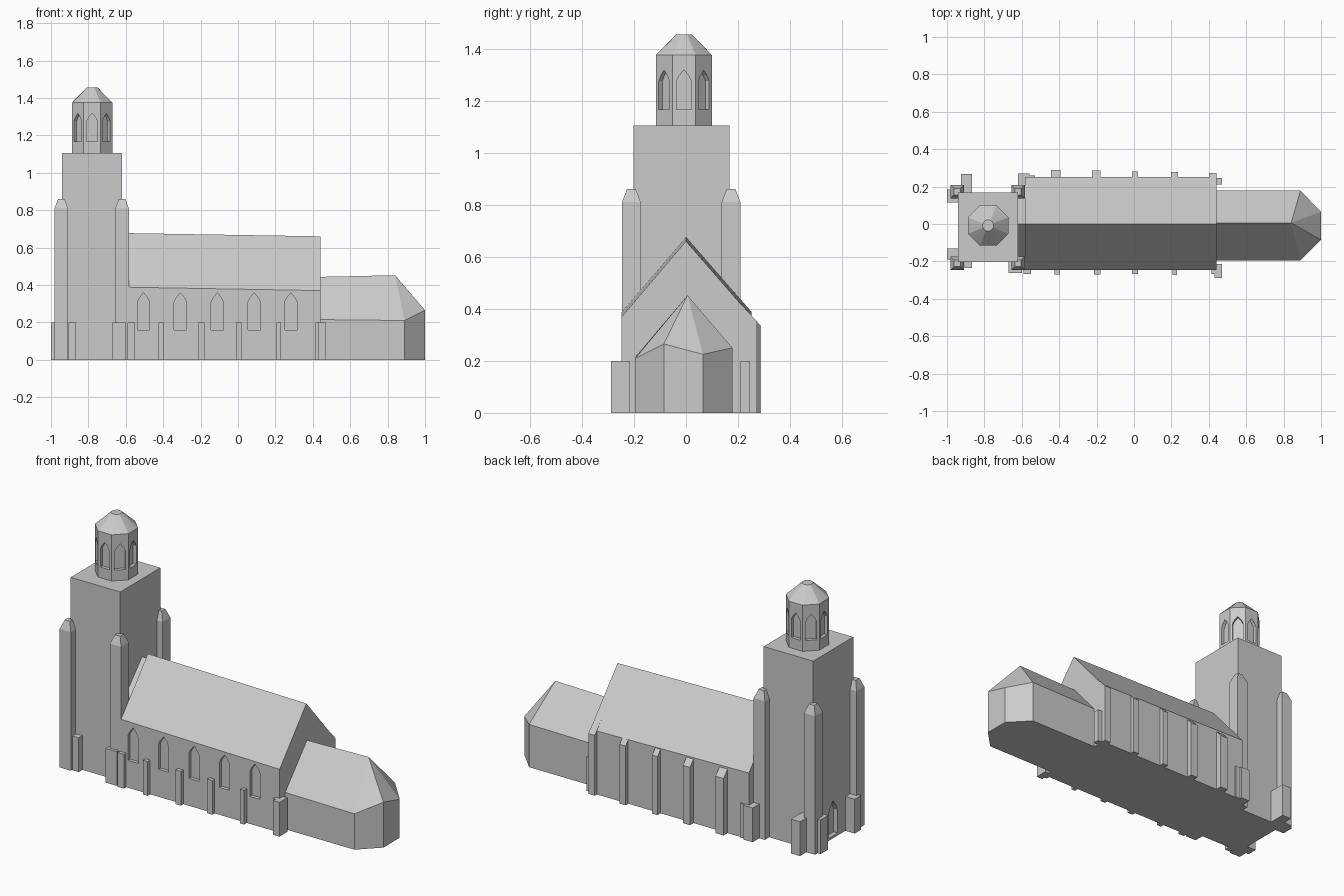
import bpy, bmesh, math
from mathutils import Matrix, Vector

if "Cube" in bpy.data.objects:
    bpy.data.objects.remove(bpy.data.objects["Cube"])

stone = bpy.data.materials.new("pale_grey_stone")
stone.diffuse_color = (0.6, 0.6, 0.6, 1)
stone.use_nodes = True
stone.node_tree.nodes["Principled BSDF"].inputs["Base Color"].default_value = stone.diffuse_color


def make(name, verts, faces):
    me = bpy.data.meshes.new(name)
    me.from_pydata([tuple(v) for v in verts], [], faces)
    bm = bmesh.new()
    bm.from_mesh(me)
    bmesh.ops.recalc_face_normals(bm, faces=bm.faces)
    bm.to_mesh(me)
    bm.free()
    me.materials.append(stone)
    ob = bpy.data.objects.new(name, me)
    bpy.context.collection.objects.link(ob)
    return ob


def loft(name, rings):
    """Closed solid through rings that all have the same point count."""
    n = len(rings[0])
    verts = [v for r in rings for v in r]
    faces = [tuple(range(n))[::-1], tuple(range(len(verts) - n, len(verts)))]
    for k in range(len(rings) - 1):
        for i in range(n):
            j = (i + 1) % n
            faces.append((k*n + i, k*n + j, k*n + n + j, k*n + n + i))
    return make(name, verts, faces)


def rect(x0, x1, y0, y1, z):
    return [(x0, y0, z), (x1, y0, z), (x1, y1, z), (x0, y1, z)]


def box(name, x0, x1, y0, y1, z1, z0=0):
    return loft(name, [rect(x0, x1, y0, y1, z0), rect(x0, x1, y0, y1, z1)])


def gable(y0, y1, x, eave, ridge, yr=0.0):
    return [(x, y0, 0), (x, y1, 0), (x, y1, eave), (x, yr, ridge), (x, y0, eave)]


def arch_cutter(name, w, z0, spring, tip, depth, matrix):
    """Pointed arch cutter straddling a wall that faces local -y."""
    h = w / 2
    prof = [(-h, z0), (h, z0), (h, spring), (h*0.62, spring + (tip-spring)*0.5),
            (0, tip), (-h*0.62, spring + (tip-spring)*0.5), (-h, spring)]
    ob = loft(name, [[(a, y, b) for a, b in prof] for y in (-0.03, depth)])
    ob.data.transform(matrix)
    ob.hide_render = True
    ob.hide_set(True)
    return ob


def cut(ob, cutter):
    m = ob.modifiers.new("recess", 'BOOLEAN')
    m.operation = 'DIFFERENCE'
    m.solver = 'EXACT'
    m.object = cutter


# Tower with west door
TX, TY = -0.78, -0.008
tower = box("tower", -0.94, -0.62, -0.202, 0.168, 1.105)
door_m = Matrix.Translation((-0.94, -0.015, 0)) @ Matrix.Rotation(-math.pi/2, 4, 'Z')
cut(tower, arch_cutter("door_cutter", 0.085, 0.015, 0.15, 0.22, 0.025, door_m))

# Corner pinnacles
for i, (x, y) in enumerate([(-0.945, 0.173), (-0.62, 0.173),
                            (-0.945, -0.21), (-0.62, -0.21)]):
    sq = lambda r, z: rect(x - r, x + r, y - r, y + r, z)
    loft(f"pinnacle_{i}", [sq(0.036, 0), sq(0.036, 0.81), sq(0.017, 0.86)])

# Octagonal lantern with a recessed window on every face
A = 0.108


def octagon(z):
    r = A / math.cos(math.pi/8)
    return [(TX + r*math.cos(math.pi/8 + i*math.pi/4),
             TY + r*math.sin(math.pi/8 + i*math.pi/4), z) for i in range(8)]


lantern = loft("lantern", [octagon(1.1), octagon(1.375)])
for i in range(8):
    m = (Matrix.Translation((TX, TY, 0)) @ Matrix.Rotation(i*math.pi/4, 4, 'Z')
         @ Matrix.Translation((0, -A, 0)))
    cut(lantern, arch_cutter(f"lantern_cutter_{i}", 0.058, 1.167, 1.275, 1.318, 0.02, m))

# Lantern roof: octagon blending to a small round top
low, top = [], []
for i in range(32):
    a = math.pi/8 + i*math.pi/16
    off = (a + math.pi/8) % (math.pi/4) - math.pi/8
    r = A / math.cos(off)
    low.append((TX + r*math.cos(a), TY + r*math.sin(a), 1.375))
    top.append((TX + 0.03*math.cos(a), TY + 0.03*math.sin(a), 1.455))
roof = loft("lantern_roof", [low, top])
bpy.context.view_layer.objects.active = roof
roof.select_set(True)
bpy.ops.object.shade_smooth_by_angle(angle=math.radians(20))
roof.select_set(False)

# Nave with slightly falling ridge and recessed south windows
nave = loft("nave", [gable(-0.247, 0.252, -0.583, 0.388, 0.677),
                     gable(-0.247, 0.252, 0.442, 0.37, 0.66)])
for i in range(5):
    m = Matrix.Translation((-0.505 + i*0.197, -0.247, 0))
    cut(nave, arch_cutter(f"nave_cutter_{i}", 0.066, 0.16, 0.308, 0.358, 0.02, m))
loft("nave_tower_link", [gable(-0.2, 0.165, -0.63, 0.43, 0.65),
                         gable(-0.2, 0.165, -0.57, 0.43, 0.65)])

# North buttresses carry the roof slope outwards
for i, (x0, x1) in enumerate([(-0.445, -0.393), (-0.225, -0.18), (-0.012, 0.022),
                              (0.197, 0.235), (0.4, 0.441)]):
    y1 = 0.289 - i*0.004 if i < 4 else 0.272
    loft(f"north_buttress_{i}", [[(x, 0.2, 0), (x, y1, 0), (x, y1, 0.376 - (y1-0.252)*1.16),
                                  (x, 0.2, 0.43)] for x in (x0, x1)])

# Low buttresses: x0, x1, y0, y1
low_b = [(-0.59, -0.55, -0.268, -0.2), (-0.425, -0.395, -0.27, -0.2),
         (-0.215, -0.18, -0.27, -0.2), (-0.012, 0.022, -0.268, -0.2),
         (0.205, 0.23, -0.272, -0.2), (0.415, 0.44, -0.268, -0.2),
         (0.43, 0.47, -0.289, -0.215), (0.43, 0.47, 0.21, 0.246),
         (-1.0, -0.93, 0.115, 0.185), (-1.0, -0.93, -0.19, -0.13),
         (-0.925, -0.865, 0.1, 0.268), (-0.905, -0.865, -0.236, -0.15),
         (-0.672, -0.6, -0.262, -0.18), (-0.62, -0.56, 0.1, 0.27),
         (-0.57, -0.53, 0.2, 0.258)]
for i, b in enumerate(low_b):
    box(f"low_buttress_{i}", *b, 0.2)

# Chancel with faceted apse and fan roof
plan = [(0.43, -0.195, 0.215), (0.89, -0.195, 0.21), (1.0, -0.085, 0.265),
        (1.0, 0.065, 0.225), (0.89, 0.178, 0.25), (0.43, 0.178, 0.245)]
v = [(x, y, 0) for x, y, _ in plan] + plan + [(0.43, 0.006, 0.443), (0.84, 0.006, 0.452)]
f = [(5, 4, 3, 2, 1, 0)] + [(i, i+1, i+7, i+6) for i in range(5)]
f += [(0, 6, 12, 11, 5), (6, 7, 13, 12), (10, 11, 12, 13)]
f += [(i, i+1, 13) for i in (7, 8, 9)]
make("chancel", v, f)
